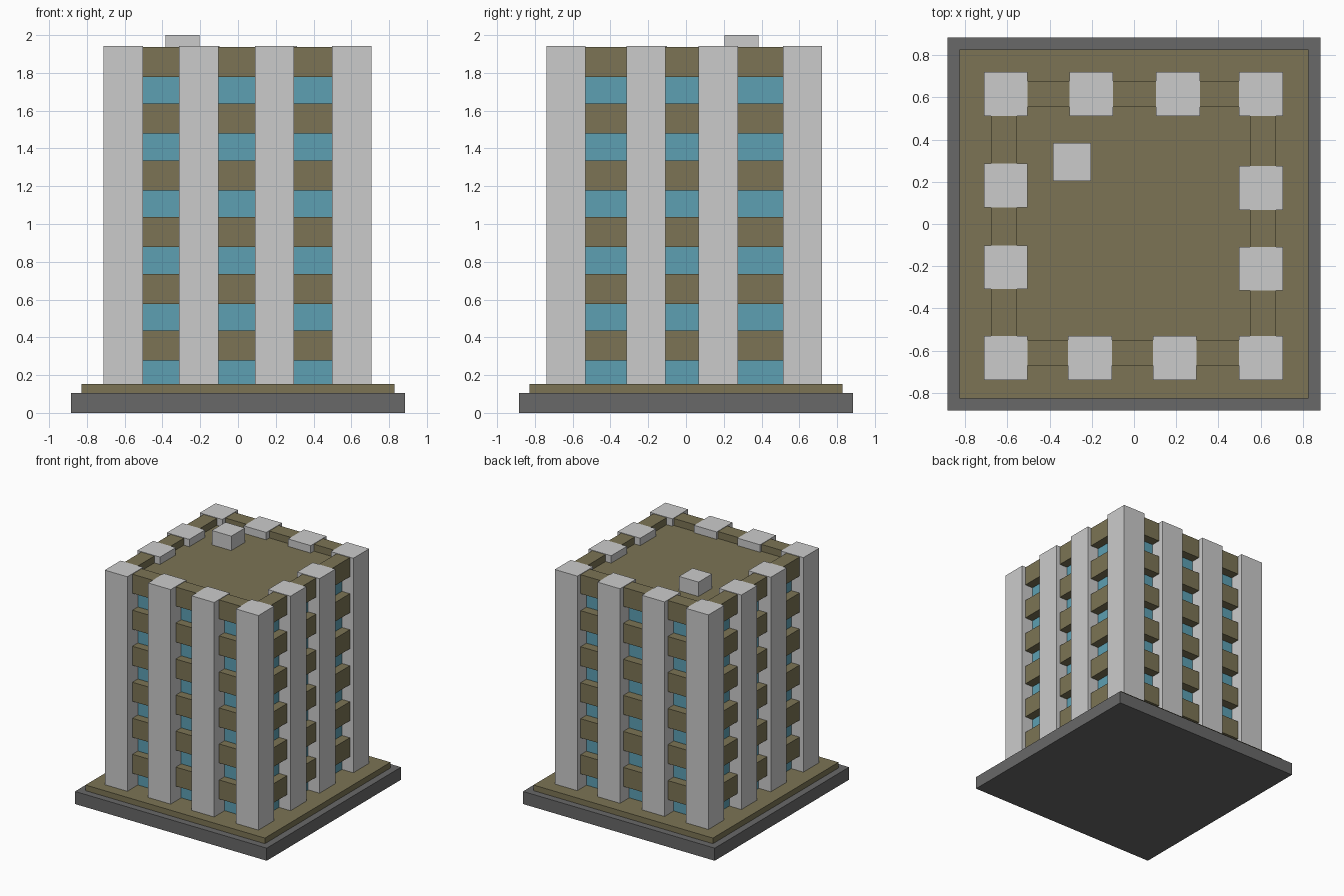
import bpy

if "Cube" in bpy.data.objects:
    bpy.data.objects.remove(bpy.data.objects["Cube"])


def material(name, rgb):
    m = bpy.data.materials.new(name)
    m.diffuse_color = (*rgb, 1)
    m.use_nodes = True
    m.node_tree.nodes["Principled BSDF"].inputs["Base Color"].default_value = m.diffuse_color
    return m


TAN = material("tan", (0.20, 0.175, 0.09))
BLUE = material("glass_blue", (0.11, 0.35, 0.45))
DARK = material("dark_grey", (0.14, 0.14, 0.14))


def box(name, x0, x1, y0, y1, z0, z1, mat=None):
    bpy.ops.mesh.primitive_cube_add(
        size=1, location=((x0 + x1) / 2, (y0 + y1) / 2, (z0 + z1) / 2))
    o = bpy.context.object
    o.name = name
    o.scale = (x1 - x0, y1 - y0, z1 - z0)
    bpy.ops.object.transform_apply(location=False, rotation=False, scale=True)
    if mat:
        o.data.materials.append(mat)
    return o


# stepped base
box("base_slab", -0.885, 0.885, -0.885, 0.885, 0, 0.105, DARK)
box("plinth", -0.828, 0.828, -0.828, 0.828, 0.105, 0.152, TAN)

# glazed core and sunken roof
box("glass_core", -0.60, 0.60, -0.60, 0.60, 0.152, 1.85, BLUE)
box("roof", -0.58, 0.58, -0.58, 0.58, 1.85, 1.88, TAN)

# columns around the perimeter
H = 0.104
columns = [(x, -0.635) for x in (-0.608, -0.208, 0.193, 0.602)]
columns += [(x, 0.617) for x in (-0.608, -0.203, 0.208, 0.602)]
columns += [(-0.608, y) for y in (-0.205, 0.182)]
columns += [(0.602, y) for y in (-0.212, 0.171)]
for x, y in columns:
    box("column", x - H, x + H, y - H, y + H, 0.152, 1.942)

# spandrel bands on every floor, the top one forming the parapet
for i in range(6):
    z1 = 1.938 - 0.3005 * i
    z0 = z1 - 0.159
    box("front_band", -0.62, 0.62, -0.672, -0.55, z0, z1, TAN)
    box("back_band", -0.62, 0.62, 0.555, 0.678, z0, z1, TAN)
    box("left_band", -0.677, -0.555, -0.62, 0.62, z0, z1, TAN)
    box("right_band", 0.55, 0.673, -0.62, 0.62, z0, z1, TAN)

# rooftop hut
box("roof_hut", -0.385, -0.205, 0.205, 0.385, 1.88, 2.0)
